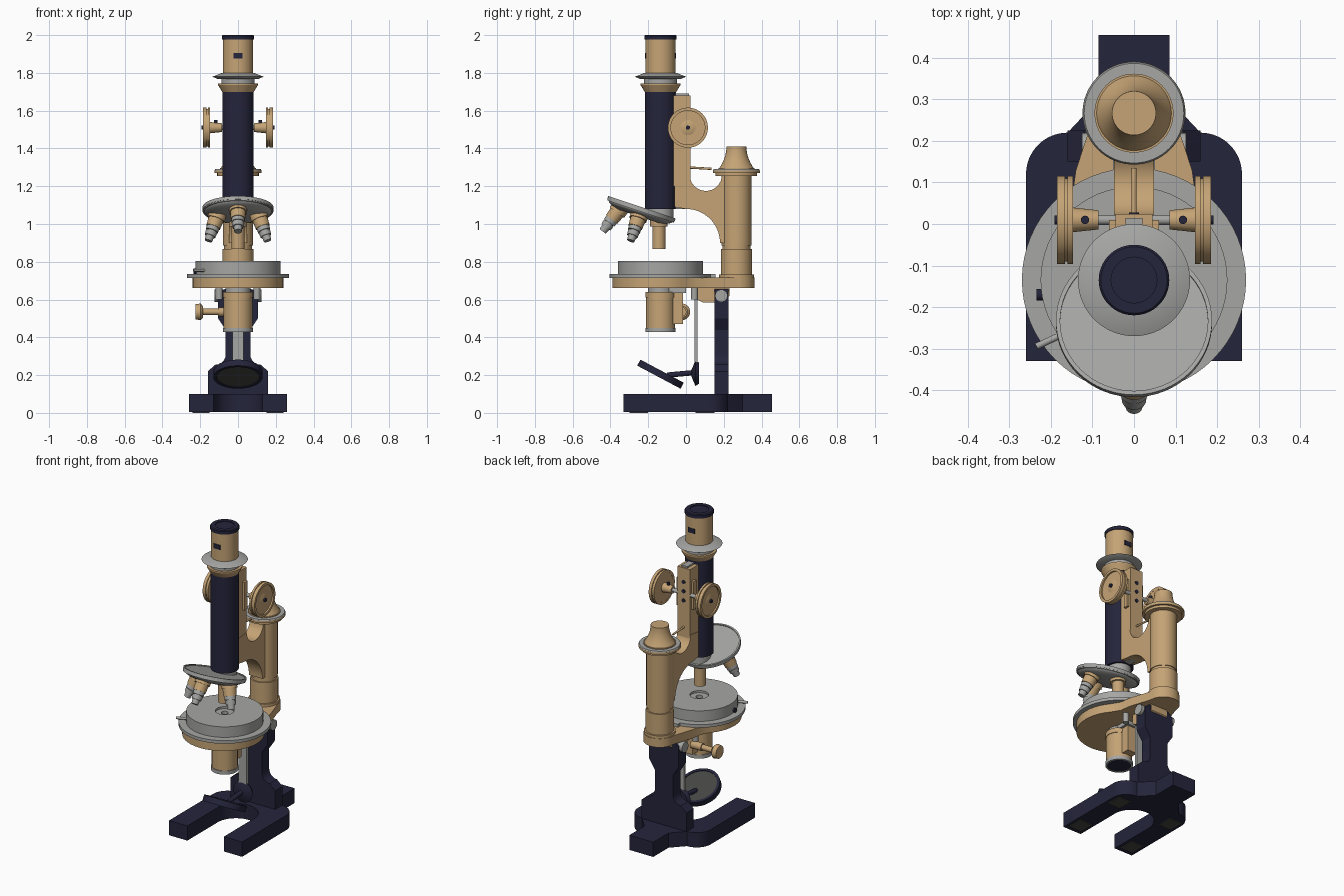
import bpy, bmesh
from math import sin, cos, pi, radians
from mathutils import Vector, Matrix

cube = bpy.data.objects.get("Cube")
if cube:
    bpy.data.objects.remove(cube, do_unlink=True)

EAST, NORTH, WEST, SOUTH = 0, pi / 2, pi, pi * 3 / 2


def material(name, red, green, blue):
    mat = bpy.data.materials.new(name)
    mat.use_nodes = True
    mat.diffuse_color = (red, green, blue, 1)
    shader = mat.node_tree.nodes["Principled BSDF"]
    shader.inputs["Base Color"].default_value = mat.diffuse_color
    return mat


brass = material("brass", red=.56, green=.37, blue=.18)
steel = material("steel", red=.38, green=.38, blue=.37)
navy = material("navy enamel", red=.018, green=.018, blue=.045)
glass = material("dark glass", red=.06, green=.06, blue=.055)


def finish(name, bm, mat, frame=Matrix()):
    bmesh.ops.recalc_face_normals(bm, faces=bm.faces)
    mesh = bpy.data.meshes.new(name)
    bm.to_mesh(mesh)
    bm.free()
    mesh.transform(frame)
    mesh.materials.append(mat)
    mesh.polygons.foreach_set("use_smooth", [True] * len(mesh.polygons))
    mesh.set_sharp_from_angle(angle=radians(30))
    bpy.context.collection.objects.link(bpy.data.objects.new(name, mesh))


def bridge(bm, lower, upper):
    for i in range(len(lower)):
        bm.faces.new((lower[i - 1], lower[i], upper[i], upper[i - 1]))


def aimed(place, direction=(0, 0, 1)):
    turn = Vector(direction).to_track_quat("Z", "Y").to_matrix().to_4x4()
    return Matrix.Translation(place) @ turn


def upright(y):
    return aimed((0, y, 0))


def turned(name, mat, frame, radius, low, high, end=None, power=1, hole=0, sides=64):
    """Turn a part on a lathe: radius eases to end, with an optional bore."""
    end = radius if end is None else end
    steps = 1 if power == 1 else 8
    profile = [(end + (radius - end) * (1 - i / steps) ** power, low + (high - low) * i / steps)
               for i in range(steps + 1)]
    if hole:
        profile += [(hole, high), (hole, low)]
    bm = bmesh.new()
    angles = [2 * pi * i / sides for i in range(sides)]
    rings = [[bm.verts.new((r * cos(a), r * sin(a), z)) for a in angles] for r, z in profile]
    for lower, upper in zip(rings, rings[1:]):
        bridge(bm, lower, upper)
    if hole:
        bridge(bm, rings[-1], rings[0])
    else:
        bm.faces.new(rings[0])
        bm.faces.new(rings[-1])
    finish(name, bm, mat, frame)


def rod(name, mat, radius, start, stop):
    path = Vector(stop) - Vector(start)
    turned(name, mat, aimed(start, path), radius, low=0, high=path.length, sides=24)


def prism(name, mat, outline, axis, low, high):
    """Extrude a flat outline along x, y or z."""
    place = {"x": lambda u, v, w: (w, u, v),
             "y": lambda u, v, w: (u, w, v),
             "z": lambda u, v, w: (u, v, w)}[axis]
    bm = bmesh.new()
    near, far = ([bm.verts.new(place(u, v, w)) for u, v in outline] for w in (low, high))
    bm.faces.new(near)
    bm.faces.new(far)
    bridge(bm, near, far)
    finish(name, bm, mat)


def box(name, mat, width, front, back, low, high, x=0):
    left, right = x + width / 2, x - width / 2
    outline = [(left, front), (left, back), (right, back), (right, front)]
    prism(name, mat, outline, "z", low, high)


def arc(u, v, radius, start, stop, steps=16):
    angles = [start + (stop - start) * i / steps for i in range(steps + 1)]
    return [(u + radius * cos(a), v + radius * sin(a)) for a in angles]


def mirrored(half):
    return half + [(-u, v) for u, v in reversed(half) if abs(u) > .001]


axis_y, column_y = -.135, .267
optical, column = upright(axis_y), upright(column_y)

# Horseshoe foot with its pads
foot = arc(0, -.02, .13, NORTH, EAST) + [(.13, -.33), (.26, -.33)]
foot += arc(.16, .12, .1, EAST, NORTH) + [(.085, .3), (.085, .455)]
prism("horseshoe_foot", navy, mirrored(foot), "z", low=.005, high=.1)
for side in (-1, 1):
    for front in (-.3, .05):
        box("foot_pad", glass, width=.09, front=front, back=front + .1, low=0, high=.008, x=side * .195)

# Upright pillar and tilting joint
pillar = [(.16, .1), (.16, .22)] + arc(.12, .31, .055, SOUTH, WEST)
pillar += [(.065, .44), (.105, .5), (.105, .63), (.07, .655)]
prism("pillar", navy, mirrored(pillar), "y", low=.15, high=.225)
rod("joint_pin", steel, .033, start=(-.125, .187, .62), stop=(.125, .187, .62))
bracket = [(.06, .67), (.06, .6), (.09, .585), (.2, .585), (.23, .62), (.23, .67)]
prism("joint_bracket", brass, bracket, "x", low=-.06, high=.06)
for side in (-1, 1):
    turned("bracket_screw", steel, aimed((side * .1, .045, 0)), radius=.018, low=.6, high=.67)

# Stage support and round stage
support = arc(0, -.15, .24, SOUTH, SOUTH + radians(130))
support += [(.15, .06), (.14, .13)] + arc(0, column_y, .095, EAST, NORTH)
prism("stage_support", brass, mirrored(support), "z", low=.66, high=.716)
turned("stage_rim", steel, optical, radius=.27, low=.715, high=.735, hole=.1)
turned("stage_drum", steel, optical, radius=.225, low=.73, high=.803, hole=.055)
turned("stage_insert", steel, optical, radius=.06, low=.72, high=.79, hole=.02)
rod("stage_pin", steel, .008, start=(-.16, -.26, .755), stop=(-.235, -.295, .755))
rod("stage_stop", navy, .014, start=(-.19, -.17, .75), stop=(-.235, -.17, .75))
box("stage_catch", steel, width=.1, front=.08, back=.155, low=.714, high=.735)

# Rear column with flange and bell cap
turned("column_foot", brass, column, radius=.092, low=.71, high=.733)
turned("column_base", brass, column, radius=.082, low=.73, high=.867)
turned("column_groove", brass, column, radius=.074, low=.86, high=.89)
turned("column_shaft", brass, column, radius=.079, low=.885, high=1.26)
turned("column_collar", brass, column, radius=.11, low=1.255, high=1.272)
turned("column_flange", brass, column, radius=.124, low=1.27, high=1.284)
turned("column_ring", steel, column, radius=.124, end=.12, low=1.283, high=1.291, hole=.08)
turned("bell_seat", brass, column, radius=.095, low=1.28, high=1.297)
turned("bell_cap", brass, column, radius=.09, end=.053, low=1.297, high=1.409, power=2)

# Curved arm and focusing slide
arm = arc(0, .9, .18, EAST, NORTH) + [(-.06, 1.09), (-.06, 1.25)]
arm += arc(.105, 1.26, .085, WEST, WEST + pi) + [(column_y, 1.25), (column_y, .9)]
prism("arm", brass, arm, "x", low=-.048, high=.048)
box("focus_slide", brass, width=.09, front=-.07, back=.024, low=1.2, high=1.68)
box("slide_rail", brass, width=.12, front=-.02, back=.01, low=1.42, high=1.6)
box("focus_rack", steel, width=.04, front=-.06, back=.015, low=1.08, high=1.69)
for z in (1.47, 1.53, 1.59):
    rod("slide_screw", navy, .012, start=(0, .02, z), stop=(0, .028, z))
rod("pointer", brass, .006, start=(0, 0, 1.3), stop=(0, .135, 1.292))

# Coarse focusing wheels on their shaft
for side in (-1, 1):
    wheel = aimed((0, .01, 1.51), direction=(side, 0, 0))
    turned("focus_shaft", steel, wheel, radius=.012, low=0, high=.18)
    turned("wheel_hub", brass, wheel, radius=.023, end=.03, low=.085, high=.15)
    turned("wheel_web", brass, wheel, radius=.1, low=.148, high=.175)
    turned("wheel_boss", brass, wheel, radius=.04, end=.018, low=.175, high=.182)
    turned("wheel_inner_rim", brass, wheel, radius=.106, low=.147, high=.16, hole=.09)
    turned("wheel_outer_rim", brass, wheel, radius=.106, low=.166, high=.185, hole=.09)
    turned("wheel_pin", navy, wheel, radius=.011, low=.17, high=.192)
    turned("hub_screw", navy, aimed((side * .118, .01, 0)), radius=.01, low=1.52, high=1.55)

# Body tube, collars and eyepiece
turned("body_tube", navy, optical, radius=.083, low=1.08, high=1.702)
turned("nose_collar", steel, optical, radius=.07, low=1.03, high=1.085)
turned("collar_taper", brass, optical, radius=.084, end=.105, low=1.7, high=1.735)
turned("collar_lip", brass, optical, radius=.105, low=1.735, high=1.743)
turned("flange_neck", steel, optical, radius=.088, low=1.74, high=1.768)
turned("flange_underside", steel, optical, radius=.11, end=.135, low=1.768, high=1.78)
turned("flange_top", steel, optical, radius=.135, end=.085, low=1.78, high=1.8)
turned("eyepiece", brass, optical, radius=.08, low=1.79, high=1.98)
turned("eyepiece_cap", navy, optical, radius=.085, low=1.976, high=1.995)
turned("eyepiece_rim", navy, optical, radius=.085, end=.08, low=1.995, high=2, hole=.055)
for offset in (-.082, .074):
    front = axis_y + offset
    box("eyepiece_plate", navy, width=.048, front=front, back=front + .008, low=1.875, high=1.905)

# Tilted revolving nosepiece with four splayed objectives
tilt = radians(18.5)
centre = Vector((0, -.235, 1.083))
normal = Vector((0, sin(tilt), cos(tilt)))
nose = aimed(centre, normal)
turned("nosepiece_dome", steel, nose, radius=.12, end=.178, low=-.045, high=-.015, power=2)
turned("nosepiece_plate", steel, nose, radius=.186, low=-.018, high=0)
turned("nosepiece_rim", steel, nose, radius=.188, low=-.012, high=.006, hole=.178)
backward = Vector((0, cos(tilt), -sin(tilt)))
for quarter in range(4):
    radial = Matrix.Rotation(quarter * pi / 2, 3, normal) @ backward
    seat = centre + radial * .103 - normal * .02
    barrel = aimed(seat, radial * sin(tilt) - normal * cos(tilt))
    turned("objective_mount", brass, barrel, radius=.047, low=0, high=.045)
    if quarter == 0:
        turned("working_objective", brass, barrel, radius=.035, low=.04, high=.165)
    else:
        turned("objective_barrel", brass, barrel, radius=.041, end=.038, low=.04, high=.09)
        turned("objective_sleeve", steel, barrel, radius=.034, low=.085, high=.112)
        turned("objective_grip", steel, barrel, radius=.032, end=.029, low=.115, high=.142)
        turned("objective_tip", steel, barrel, radius=.026, end=.02, low=.11, high=.17)

# Condenser under the stage, with its rack and knob
turned("condenser", brass, optical, radius=.076, low=.44, high=.612)
turned("condenser_collar", brass, optical, radius=.08, low=.61, high=.64)
turned("condenser_top", steel, optical, radius=.065, low=.635, high=.67)
turned("condenser_ring", steel, optical, radius=.08, low=.427, high=.45, hole=.07)
turned("condenser_lens", navy, optical, radius=.072, low=.43, high=.445)
box("condenser_slide", brass, width=.07, front=-.07, back=-.015, low=.47, high=.64)
box("condenser_hanger", steel, width=.1, front=-.09, back=0, low=.635, high=.67)
knob = aimed((-.03, -.022, .535), direction=(-1, 0, 0))
turned("knob_bearing", brass, knob, radius=.024, low=0, high=.075)
turned("knob_shaft", brass, knob, radius=.017, low=.07, high=.16)
turned("knob_grip", brass, knob, radius=.03, end=.044, low=.155, high=.168)
turned("knob_head", brass, knob, radius=.044, end=.04, low=.168, high=.195)

# Swinging mirror on its hanging bar
box("mirror_bar", steel, width=.06, front=.046, back=.062, low=.16, high=.65)
pivot = aimed((0, .03, .21), direction=(0, 1, 0))
turned("pivot_cone", navy, pivot, radius=.02, end=.068, low=0, high=.02)
turned("pivot_disc", navy, pivot, radius=.068, end=.055, low=.02, high=.04)
rod("mirror_arm", navy, .014, start=(0, .04, .213), stop=(0, -.1, .2))
lean = radians(28)
mirror = aimed((0, axis_y, .205), direction=(0, sin(lean), cos(lean)))
turned("mirror_frame", navy, mirror, radius=.13, low=-.018, high=.018, hole=.113)
turned("mirror_glass", glass, mirror, radius=.114, low=-.014, high=.014)
